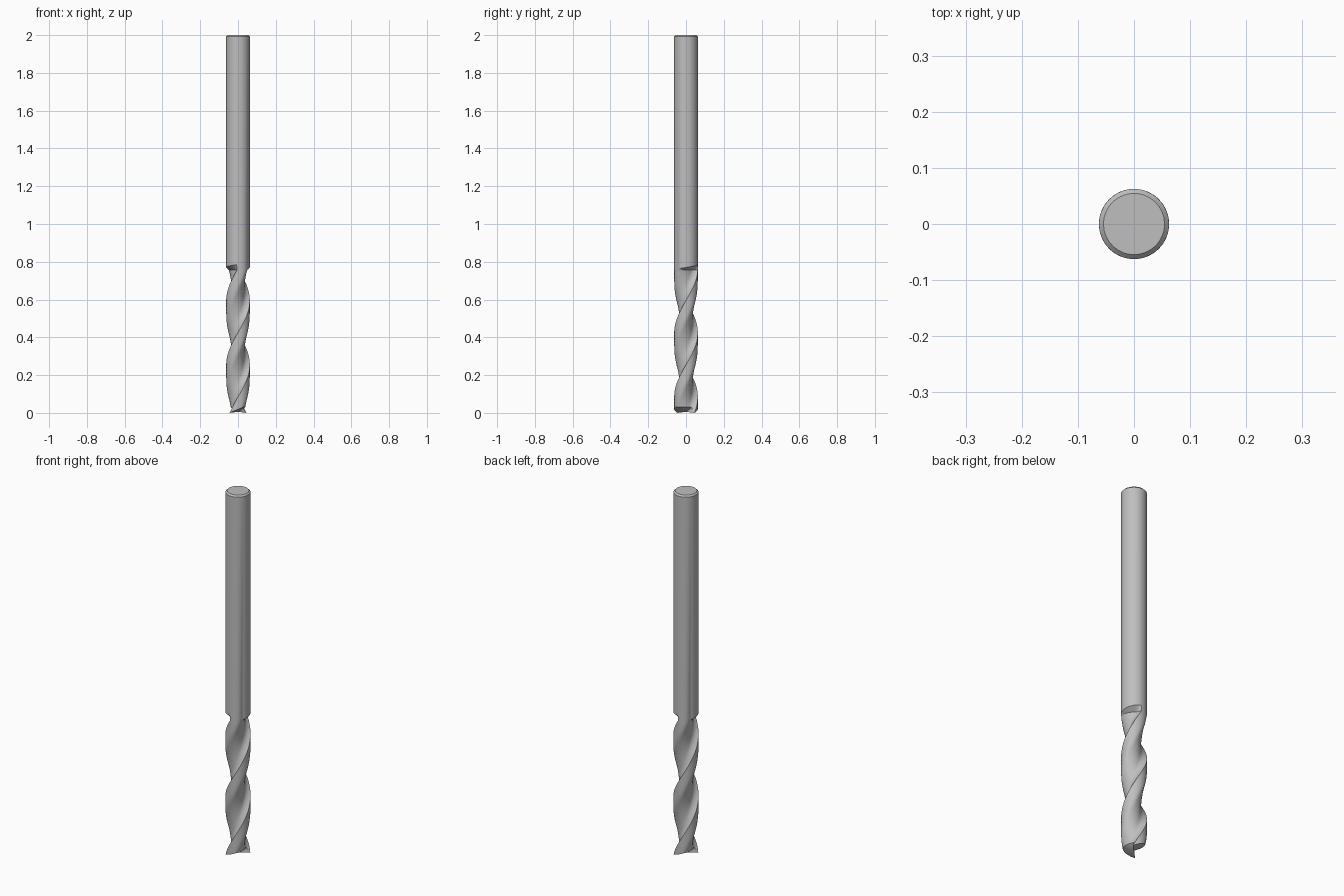
import bpy, bmesh, math

if "Cube" in bpy.data.objects:
    bpy.data.objects.remove(bpy.data.objects["Cube"])

R = 0.0625          # cutter and shank radius
PITCH = 0.68        # height of one full helix turn
START = -135        # cutting edge angle at the tip
Z_STEP = 0.757      # where the flutes run out

# Half cross-section (degrees after the cutting edge, radius): land, heel, flute, rake face
HALF = [(0, R), (8, R), (16, R), (24, R), (32, R), (40, 0.0622), (48, 0.0615),
        (56, 0.0595), (64, 0.056), (73, 0.051), (83, 0.0465), (94, 0.0425),
        (106, 0.039), (118, 0.0365), (130, 0.035), (142, 0.0345), (153, 0.035),
        (162, 0.038), (169, 0.0425), (174, 0.048), (177.5, 0.055)]
SECTION = [(a + turn, r, a) for turn in (0, 180) for a, r in HALF]

metal = bpy.data.materials.new("steel grey")
metal.diffuse_color = (0.52, 0.52, 0.52, 1)
metal.use_nodes = True
metal.node_tree.nodes["Principled BSDF"].inputs["Base Color"].default_value = metal.diffuse_color


def tip_z(a):
    """End relief: rises behind the cutting edge, drops back at the next edge."""
    return 0.03 * min(a / 55, 1) * min(1, (180 - a) / 12)


def runout_z(a):
    """Slanted shoulder where each flute meets the shank."""
    return 0.762 + 0.023 * max(0, min(1, (a - 50) / 125))


def vert(bm, angle, r, z):
    t = math.radians(angle)
    return bm.verts.new((r * math.cos(t), r * math.sin(t), z))


def bridge(bm, lower, upper):
    n = len(lower)
    for i in range(n):
        j = (i + 1) % n
        bm.faces.new((lower[i], lower[j], upper[j], upper[i]))


bm = bmesh.new()

# Fluted cutter: section twisted along the helix
rings = []
STEPS = 80
for k in range(STEPS + 1):
    ring = []
    for angle, r, a in SECTION:
        z0 = tip_z(a)
        z = z0 + (Z_STEP - z0) * k / STEPS
        ring.append(vert(bm, angle + START + 360 * z / PITCH, r, z))
    rings.append(ring)

# Shoulder, shank and top chamfer
twist = START + 360 * Z_STEP / PITCH
rings.append([vert(bm, s[0] + twist, R, runout_z(s[2])) for s in SECTION])
for r, z in ((R, 1.992), (0.0545, 2.0)):
    rings.append([vert(bm, s[0] + twist, r, z) for s in SECTION])
for lower, upper in zip(rings, rings[1:]):
    bridge(bm, lower, upper)
bm.faces.new(rings[-1])

# Dished cutting end
centre = bm.verts.new((0, 0, 0.006))
tip = rings[0]
for i in range(len(tip)):
    bm.faces.new((centre, tip[(i + 1) % len(tip)], tip[i]))

bmesh.ops.recalc_face_normals(bm, faces=bm.faces)
mesh = bpy.data.meshes.new("end_mill")
bm.to_mesh(mesh)
bm.free()
mesh.materials.append(metal)
tool = bpy.data.objects.new("end_mill", mesh)
bpy.context.collection.objects.link(tool)
bpy.context.view_layer.objects.active = tool
tool.select_set(True)
bpy.ops.object.shade_smooth_by_angle(angle=math.radians(30))
